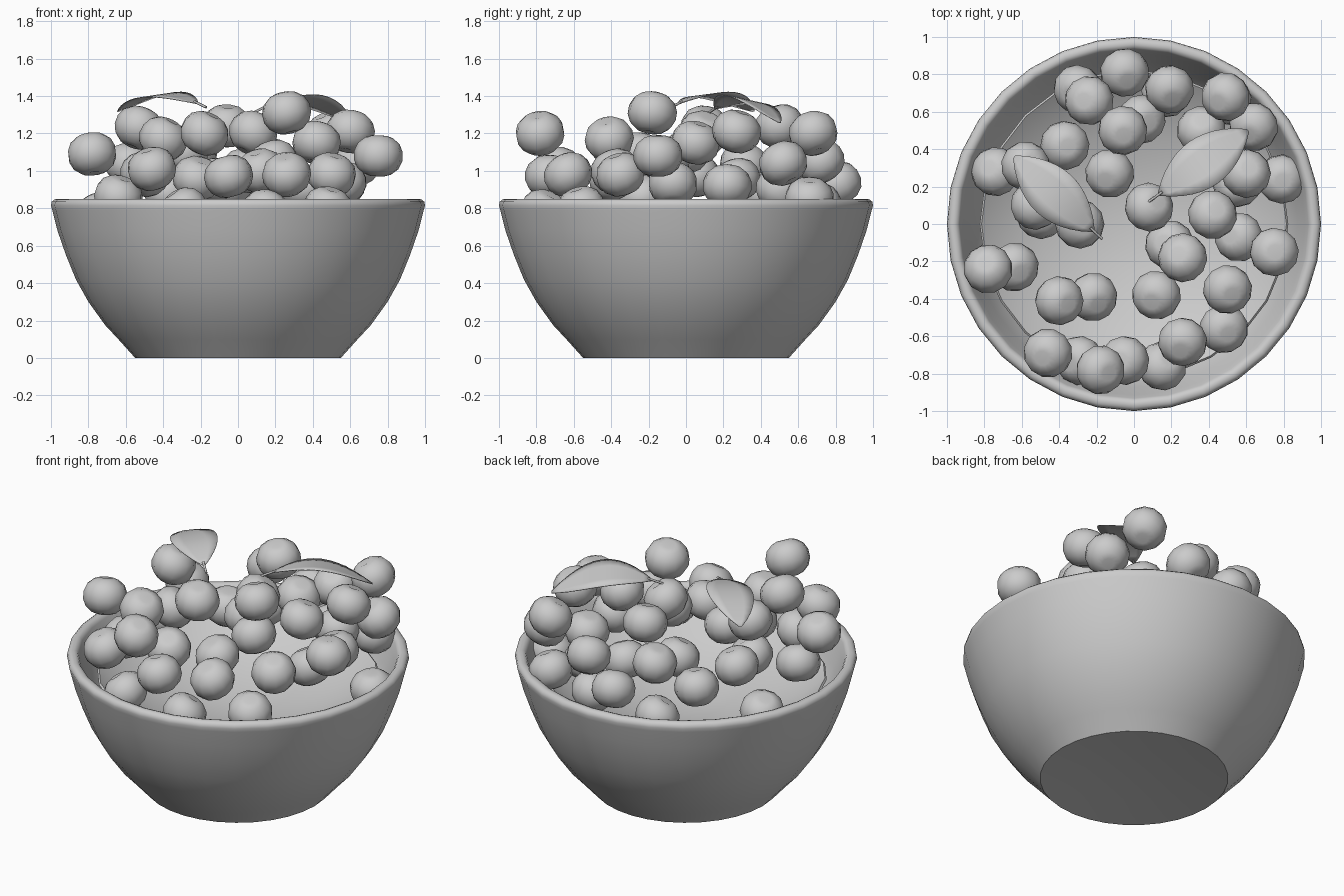
import bpy, math, random
from mathutils import Vector, Euler

random.seed(4)
cube = bpy.data.objects.get("Cube")
if cube:
    bpy.data.objects.remove(cube, do_unlink=True)

clay = bpy.data.materials.new("plain grey")
clay.use_nodes = True
grey = (0.6, 0.6, 0.6, 1)
clay.diffuse_color = grey
for node in clay.node_tree.nodes:
    if node.type == 'BSDF_PRINCIPLED':
        node.inputs["Base Color"].default_value = grey


def add_object(name, verts, faces, angle=40):
    mesh = bpy.data.meshes.new(name)
    mesh.from_pydata(verts, [], faces)
    mesh.materials.append(clay)
    mesh.update()
    obj = bpy.data.objects.new(name, mesh)
    bpy.context.collection.objects.link(obj)
    bpy.ops.object.select_all(action='DESELECT')
    obj.select_set(True)
    bpy.context.view_layer.objects.active = obj
    bpy.ops.object.shade_smooth_by_angle(angle=math.radians(angle))
    return obj


def lathe(profile, sides):
    """Spin (radius, height) points; both ends lie on the axis."""
    verts, faces = [(0, 0, profile[0][1])], []
    for r, z in profile[1:-1]:
        for i in range(sides):
            a = math.tau * i / sides
            verts.append((r * math.cos(a), r * math.sin(a), z))
    verts.append((0, 0, profile[-1][1]))
    last, rings = len(verts) - 1, len(profile) - 2
    for i in range(sides):
        j = (i + 1) % sides
        faces.append((0, 1 + j, 1 + i))
        for k in range(rings - 1):
            a, b = 1 + k * sides, 1 + (k + 1) * sides
            faces.append((a + i, a + j, b + j, b + i))
        top = 1 + (rings - 1) * sides
        faces.append((top + i, top + j, last))
    return verts, faces


# Bowl: shallow hollow foot, bulging wall, rounded lip and inner wall
bowl_profile = [(0, .03), (.3, .022), (.55, 0), (.64, .1), (.71, .175), (.8, .3),
                (.867, .42), (.92, .55), (.965, .68), (.993, .79), (1, .815),
                (.996, .835), (.98, .848), (.96, .85), (.942, .843), (.932, .825),
                (.915, .78), (.875, .68), (.8, .5), (.62, .32), (.4, .2), (0, .15)]
add_object("bowl", *lathe(bowl_profile, 32), angle=48)

# Dished tray inside the bowl, just clear of its wall
tray_profile = [(0, .42), (.25, .44), (.5, .51), (.7, .6), (.825, .7),
                (.815, .71), (.7, .62), (.5, .53), (.25, .46), (0, .44)]
add_object("inner_tray", *lathe(tray_profile, 24))

# Fruit: squashed balls with a shallow dimple at each end
fruit_profile = [(0, -.1), (.035, -.109), (.072, -.098), (.11, -.067), (.13, -.024),
                 (.13, .024), (.112, .067), (.074, .098), (.04, .109), (0, .098)]
fruit_verts, fruit_faces = lathe(fruit_profile, 12)
places = [
    (-.05, .81, .93), (.19, .72, 1.05), (-.3, .72, .79), (-.24, .66, 1.09),
    (.49, .68, 1.2), (.64, .52, 1.04), (.04, .56, 1), (-.06, .5, 1.24),
    (.36, .5, .9), (-.37, .42, .88), (-.74, .28, .77), (-.58, .31, 1.03),
    (-.13, .27, .95), (.6, .27, 1.21), (.79, .24, .73), (.42, .05, 1.15),
    (.56, -.07, .93), (.75, -.15, 1.08), (.08, .09, 1.2), (.19, -.11, 1.05),
    (.26, -.18, 1.31), (-.53, .1, 1.23), (-.5, .05, .98), (-.29, 0, 1.1),
    (-.78, -.24, 1.09), (-.64, -.23, .86), (-.4, -.41, 1.17), (-.22, -.39, .96),
    (.12, -.38, 1), (.5, -.35, .98), (.48, -.56, .8), (.26, -.63, .98),
    (.15, -.76, .78), (-.05, -.73, .97), (-.18, -.78, 1.2), (-.29, -.73, .79),
    (-.46, -.69, 1.01), (.55, .22, .92), (.5, .66, .85), (.17, .7, .82)]
for n, place in enumerate(places):
    fruit = add_object(f"fruit_{n + 1}", fruit_verts, fruit_faces, 60)
    fruit.location = place
    fruit.rotation_euler = Euler([random.uniform(-.5, .5), random.uniform(-.5, .5),
                                  random.uniform(0, math.tau)])


# Leaves: arched, slightly banked blades with a thin stalk
def leaf(name, base, tip, rise, half_width, bank):
    base, tip = Vector(base), Vector(tip)
    along = tip - base
    across = Vector((-along.y, along.x, 0)).normalized()
    across.z = bank
    steps, cols = 12, (-1, -.5, 0, .5, 1)

    def spine(t):
        return base + along * t + Vector((0, 0, rise * math.sin(math.pi * t)))

    verts, faces = [], []
    for i in range(steps + 1):
        t = i / steps
        width = half_width * max(.03, math.sin(math.pi * t)) ** .75
        for c in cols:
            verts.append(spine(.1 + .9 * t) + across * width * c)
    row = len(cols)
    for i in range(steps):
        for j in range(row - 1):
            a = i * row + j
            faces.append((a, a + row, a + row + 1, a + 1))
    blade = add_object(name, verts, faces, 60)
    solid = blade.modifiers.new("thickness", 'SOLIDIFY')
    solid.thickness = .004

    curve = bpy.data.curves.new(name + "_stalk", 'CURVE')
    curve.dimensions = '3D'
    curve.bevel_depth = .007
    curve.bevel_resolution = 1
    curve.use_fill_caps = True
    spline = curve.splines.new('POLY')
    spline.points.add(3)
    for k, point in enumerate(spline.points):
        point.co = (*spine(k * .045), 1)
    curve.materials.append(clay)
    stalk = bpy.data.objects.new(name + "_stalk", curve)
    bpy.context.collection.objects.link(stalk)


leaf("left_leaf", (.08, .12, 1.31), (.61, .5, 1.26), .1, .135, -.18)
leaf("right_leaf", (-.17, -.08, 1.34), (-.64, .36, 1.32), .08, .135, -.1)
